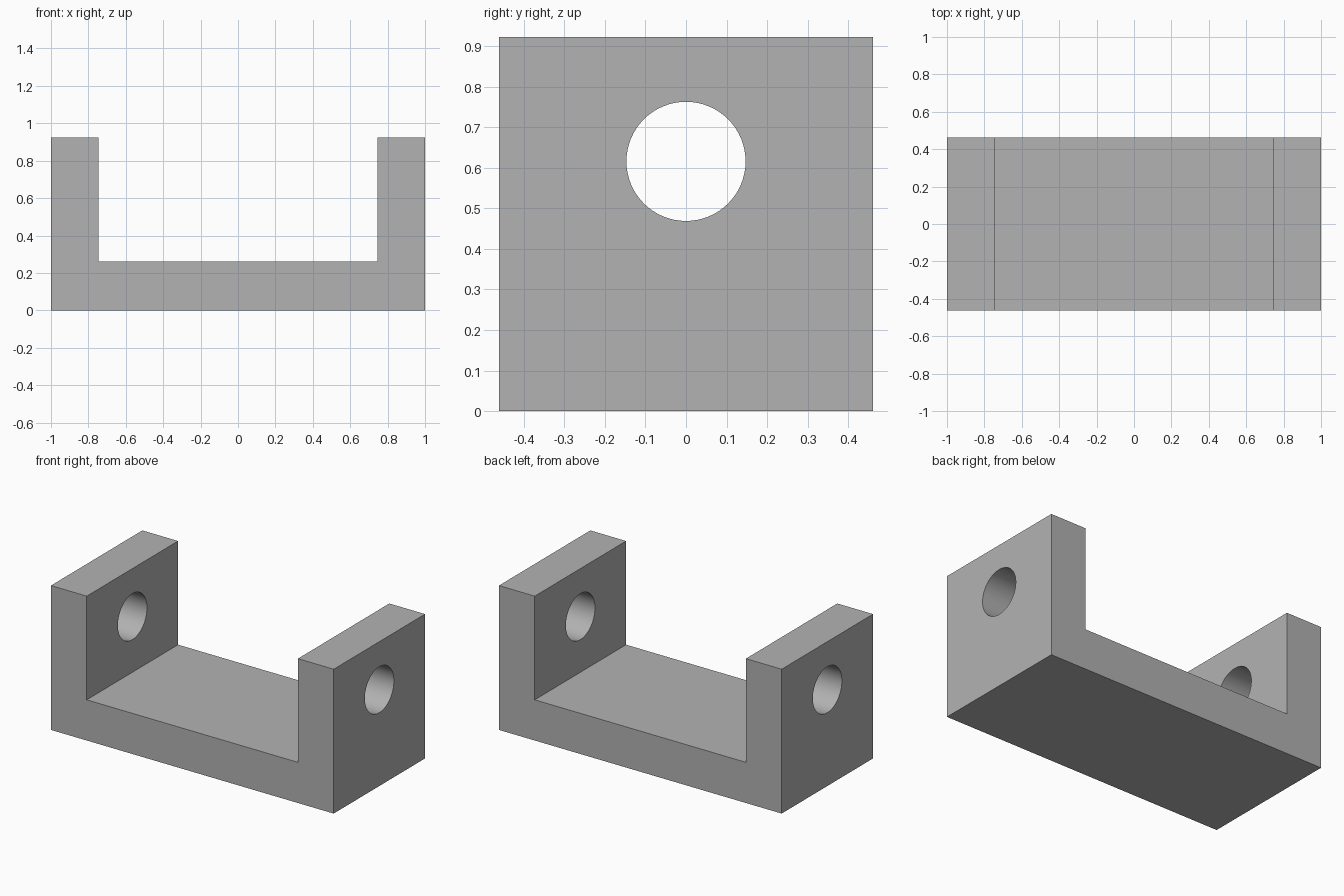
import bpy
import bmesh
import math
from mathutils import Matrix

cube = bpy.data.objects.get("Cube")
if cube:
    bpy.data.objects.remove(cube, do_unlink=True)

HALF_L, HALF_D, HEIGHT = 1.0, 0.4615, 0.923
INNER_X, FLOOR_Z = 0.747, 0.26
HOLE_Z, HOLE_R = 0.616, 0.147

# Plain grey material
grey = bpy.data.materials.new("plain grey")
grey.use_nodes = True
colour = (0.448, 0.448, 0.448, 1.0)
grey.diffuse_color = colour
grey.node_tree.nodes["Principled BSDF"].inputs["Base Color"].default_value = colour


def add_object(name, bm):
    bmesh.ops.recalc_face_normals(bm, faces=bm.faces)
    mesh = bpy.data.meshes.new(name)
    bm.to_mesh(mesh)
    bm.free()
    obj = bpy.data.objects.new(name, mesh)
    bpy.context.collection.objects.link(obj)
    mesh.materials.append(grey)
    return obj


# U-shaped bracket: half profile mirrored in x, extruded along y
half = [(HALF_L, 0), (HALF_L, HEIGHT), (INNER_X, HEIGHT), (INNER_X, FLOOR_Z)]
profile = half + [(-x, z) for x, z in reversed(half)]
bm = bmesh.new()
face = bm.faces.new([bm.verts.new((x, -HALF_D, z)) for x, z in profile])
ext = bmesh.ops.extrude_face_region(bm, geom=[face])
moved = [v for v in ext["geom"] if isinstance(v, bmesh.types.BMVert)]
bmesh.ops.translate(bm, verts=moved, vec=(0, 2 * HALF_D, 0))
bracket = add_object("bracket", bm)

# Cutter for the aligned holes through both uprights
bm = bmesh.new()
place = Matrix.Translation((0, 0, HOLE_Z)) @ Matrix.Rotation(math.pi / 2, 4, "Y")
bmesh.ops.create_cone(bm, cap_ends=True, segments=64, radius1=HOLE_R,
                      radius2=HOLE_R, depth=3, matrix=place)
cutter = add_object("hole_cutter", bm)

cut = bracket.modifiers.new("holes", "BOOLEAN")
cut.operation = "DIFFERENCE"
cut.solver = "EXACT"
cut.object = cutter

# Apply the cut, then smooth the bores and keep the edges sharp
bpy.ops.object.select_all(action="DESELECT")
bracket.select_set(True)
bpy.context.view_layer.objects.active = bracket
bpy.ops.object.modifier_apply(modifier=cut.name)
bpy.data.objects.remove(cutter, do_unlink=True)
bpy.ops.object.shade_smooth_by_angle(angle=math.radians(30))
